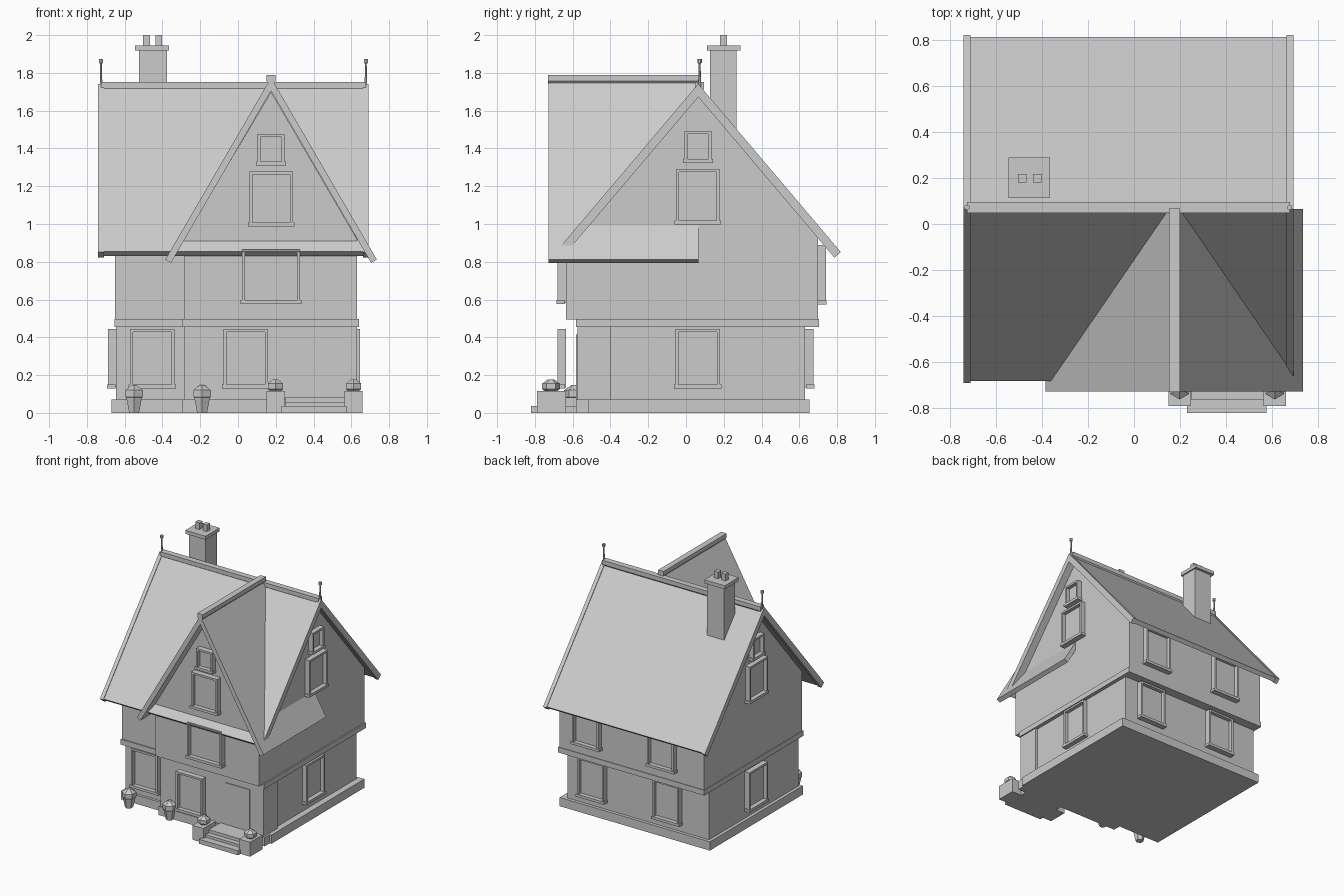
import bpy, bmesh, math
from mathutils import Matrix, Vector

cube = bpy.data.objects.get("Cube")
if cube:
    bpy.data.objects.remove(cube, do_unlink=True)

GREY = (0.6, 0.6, 0.6, 1)
plaster = bpy.data.materials.new("plain_grey")
plaster.use_nodes = True
plaster.diffuse_color = GREY
plaster.node_tree.nodes["Principled BSDF"].inputs["Base Color"].default_value = GREY


def finish(name, bm):
    bmesh.ops.recalc_face_normals(bm, faces=bm.faces)
    mesh = bpy.data.meshes.new(name)
    bm.to_mesh(mesh)
    bm.free()
    mesh.materials.append(plaster)
    obj = bpy.data.objects.new(name, mesh)
    bpy.context.collection.objects.link(obj)
    return obj


def add_box(bm, x0, x1, y0, y1, z0, z1):
    size = Matrix.Diagonal((x1 - x0, y1 - y0, z1 - z0, 1))
    centre = Matrix.Translation(((x0 + x1) / 2, (y0 + y1) / 2, (z0 + z1) / 2))
    return bmesh.ops.create_cube(bm, size=1, matrix=centre @ size)["verts"]


def box(name, *bounds):
    bm = bmesh.new()
    add_box(bm, *bounds)
    return finish(name, bm)


def prism(name, profile, axis, start, end):
    """Extrude a profile of (across, height) points along x or y."""
    bm = bmesh.new()
    place = (lambda u, z: (start, u, z)) if axis == "x" else (lambda u, z: (u, start, z))
    face = bm.faces.new([bm.verts.new(place(u, z)) for u, z in profile])
    out = bmesh.ops.extrude_face_region(bm, geom=[face])["geom"]
    step = Vector((end - start, 0, 0) if axis == "x" else (0, end - start, 0))
    bmesh.ops.translate(bm, vec=step, verts=[v for v in out if isinstance(v, bmesh.types.BMVert)])
    return finish(name, bm)


def chevron(centre, apex, half, slope, thick):
    """Roof cross-section with eaves cut square to the slope."""
    run = math.hypot(1, slope)
    dx, dz = thick * slope / run, thick / run
    low = apex - half * slope
    return [(centre, apex), (centre + half, low), (centre + half - dx, low - dz),
            (centre, apex - thick * run), (centre - half + dx, low - dz), (centre - half, low)]


def window(name, along, z0, z1, width, outer, turn):
    """Frame with a recessed pane and a sill; turn is in quarter turns from the front."""
    bm = bmesh.new()
    half = width / 2
    add_box(bm, along - half, along + half, -outer, -outer + 0.045, z0, z1)
    bm.faces.ensure_lookup_table()
    front = min(bm.faces, key=lambda f: f.calc_center_median().y)
    bmesh.ops.inset_region(bm, faces=[front], thickness=0.022)
    pane = bmesh.ops.extrude_face_region(bm, geom=[front])["geom"]
    bmesh.ops.translate(bm, vec=(0, 0.03, 0), verts=[v for v in pane if isinstance(v, bmesh.types.BMVert)])
    bmesh.ops.delete(bm, geom=[front], context="FACES_ONLY")
    add_box(bm, along - half - 0.008, along + half + 0.008, -outer - 0.005, -outer + 0.04, z0 - 0.005, z0 + 0.016)
    bmesh.ops.rotate(bm, verts=bm.verts, matrix=Matrix.Rotation(turn * math.pi / 2, 3, "Z"))
    return finish(name, bm)


def lathe(name, x, y, rings, sides=6):
    """Stack of regular polygons given as (radius, height)."""
    bm = bmesh.new()
    for (r0, h0), (r1, h1) in zip(rings, rings[1:]):
        bmesh.ops.create_cone(bm, cap_ends=True, segments=sides, radius1=r0, radius2=r1, depth=h1 - h0,
                              matrix=Matrix.Translation((x, y, (h0 + h1) / 2)))
    return finish(name, bm)


# Ground floor, plinth and belt
box("ground_floor_walls", -0.645, 0.61, -0.5, 0.63, 0, 0.48)
box("ground_floor_bay", -0.285, 0.63, -0.575, -0.4, 0, 0.5)
box("plinth", -0.67, 0.66, -0.52, 0.655, 0, 0.07)
box("bay_plinth", -0.295, 0.645, -0.583, -0.4, 0, 0.07)
box("belt", -0.655, 0.64, -0.55, 0.705, 0.455, 0.497)
box("bay_belt", -0.295, 0.64, -0.583, -0.4, 0.455, 0.497)

# Upper floor with the side gables, and the front bay with its gable
prism("upper_walls", [(-0.54, 0.495), (0.7, 0.495), (0.7, 0.94), (0.065, 1.69), (-0.54, 0.97)], "x", -0.65, 0.63)
prism("bay_gable_wall", [(-0.285, 0.495), (0.63, 0.495), (0.63, 0.92), (0.175, 1.7), (-0.285, 0.92)],
      "y", -0.635, 0.03)

# Main roof with verge boards at both ends
prism("main_roof", chevron(0.065, 1.735, 0.747, 1.18, 0.035), "x", -0.72, 0.67)
for side, x in (("right", -0.74), ("left", 0.662)):
    prism(side + "_verge_board", chevron(0.065, 1.742, 0.755, 1.18, 0.045), "x", x, x + 0.03)

# Front cross roof
prism("cross_roof", chevron(0.175, 1.775, 0.56, 1.72, 0.035), "y", -0.728, 0.065)

# Ridge caps
cap = [(-0.024, 0.048), (0.024, 0.048), (0.024, 0.015), (0.012, 0), (-0.012, 0), (-0.024, 0.015)]
prism("main_ridge_cap", [(0.072 + u, 1.703 + z) for u, z in cap], "x", -0.725, 0.677)
prism("cross_ridge_cap", [(0.175 + u, 1.742 + z) for u, z in cap], "y", -0.73, 0.068)

# Finials
for side, x in (("right", -0.725), ("left", 0.677)):
    lathe(side + "_finial", x, 0.072, [(0.009, 1.7), (0.005, 1.85), (0.012, 1.852), (0.012, 1.873)])

# Chimney
box("chimney_shaft", -0.525, -0.375, 0.127, 0.267, 1.4, 1.93)
box("chimney_cap", -0.545, -0.365, 0.112, 0.288, 1.918, 1.946)
for i, x in enumerate((-0.485, -0.42)):
    box("chimney_pot_%d" % (i + 1), x - 0.018, x + 0.018, 0.18, 0.218, 1.94, 2)

# Front windows
window("front_window_right", -0.453, 0.135, 0.445, 0.235, 0.54, 0)
window("front_window_centre", 0.042, 0.135, 0.445, 0.235, 0.68, 0)
window("front_window_upper", 0.175, 0.582, 0.865, 0.305, 0.68, 0)
window("front_gable_window", 0.175, 0.992, 1.277, 0.23, 0.68, 0)
window("front_gable_small_window", 0.175, 1.315, 1.477, 0.143, 0.68, 0)

# Side windows, alike on both ends
for side, turn, low, high in (("left", 1, 0.645, 0.67), ("right", 3, 0.688, 0.69)):
    along = 0.063 if turn == 1 else -0.063
    window(side + "_ground_window", along, 0.135, 0.445, 0.235, low, turn)
    window(side + "_gable_window", along, 1.002, 1.29, 0.23, high, turn)
    window(side + "_gable_small_window", along, 1.327, 1.492, 0.143, high, turn)

# Back windows
for side, x in (("left", 0.375), ("right", -0.29)):
    window("back_%s_ground_window" % side, -x, 0.135, 0.445, 0.235, 0.675, 2)
    window("back_%s_upper_window" % side, -x, 0.58, 0.89, 0.235, 0.74, 2)

# Door and steps
box("door", 0.297, 0.51, -0.582, -0.57, 0.05, 0.415)
box("lower_step", 0.23, 0.575, -0.82, -0.58, 0, 0.036)
box("middle_step", 0.25, 0.565, -0.765, -0.58, 0, 0.057)
box("top_step", 0.25, 0.565, -0.725, -0.58, 0, 0.082)

# Step piers with caps, and planters by the wall
for side, x0, x1 in (("right", 0.15, 0.247), ("left", 0.563, 0.66)):
    box(side + "_step_pier", x0, x1, -0.79, -0.635, 0, 0.115)
    lathe(side + "_pier_finial", (x0 + x1) / 2, -0.715,
          [(0.03, 0.113), (0.047, 0.127), (0.047, 0.155), (0.015, 0.178)])
for i, x in enumerate((-0.55, -0.19)):
    lathe("planter_%d" % (i + 1), x, -0.592,
          [(0.03, 0), (0.047, 0.078), (0.053, 0.085), (0.053, 0.12), (0.015, 0.147)])
